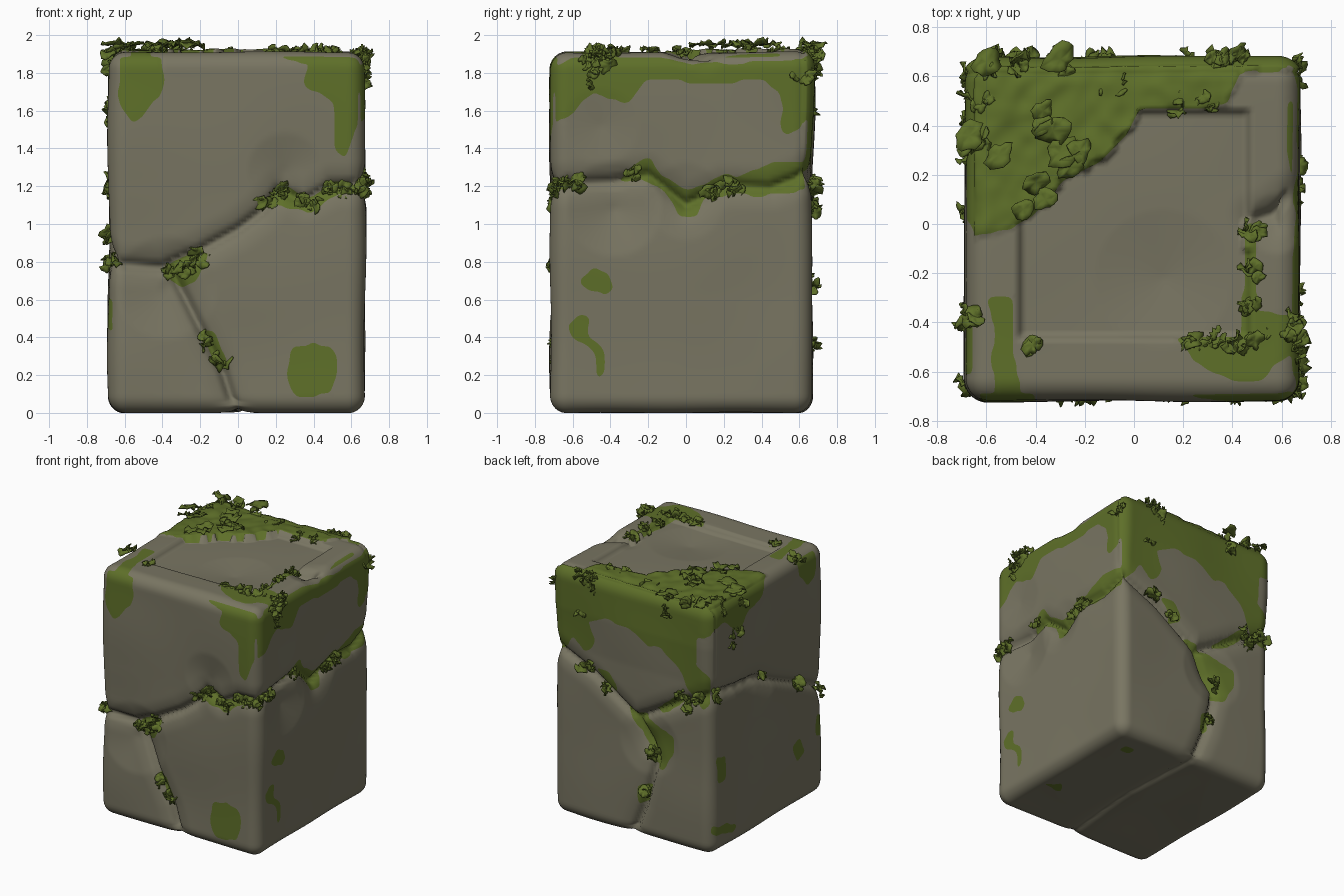
import bpy, bmesh, math, random
from mathutils import Vector as V, noise

random.seed(4)


def mat(name, col):
    m = bpy.data.materials.new(name)
    m.diffuse_color = (*col, 1)
    return m


STONE = mat("weathered stone", (0.19, 0.178, 0.122))
MOSS = mat("green moss", (0.112, 0.16, 0.022))
C, H, R = V((-0.006, -0.025, 0.955)), V((0.678, 0.69, 0.955)), 0.09

# moss outlines per side: (x,z) front/back, (y,z) left/right, (x,y) top/bottom
front = [
    [(-.63, 1.92), (-.41, 1.92), (-.39, 1.75), (-.47, 1.6), (-.55, 1.52), (-.62, 1.65)],
    [(.2, 1.92), (.25, 1.87), (.38, 1.85), (.35, 1.74), (.5, 1.65), (.52, 1.4), (.56, 1.34),
     (.62, 1.5), (.64, 1.7), (.7, 1.75), (.7, 1.92)],
    [(.25, .22), (.28, .33), (.4, .37), (.5, .35), (.53, .22), (.48, .1), (.3, .08)],
    [(-.4, .74), (-.3, .66), (-.22, .7), (-.15, .85), (-.25, .85)],
    [(-.22, .43), (-.08, .22), (-.05, .26), (-.13, .43)],
    [(.1, 1.1), (.2, 1.08), (.42, 1.07), (.5, 1.15), (.7, 1.15), (.7, 1.22), (.5, 1.22),
     (.35, 1.14), (.22, 1.22)]]
right = [
    [(-.73, 1.55), (-.6, 1.58), (-.5, 1.7), (-.3, 1.64), (-.2, 1.77), (.2, 1.75), (.4, 1.77),
     (.5, 1.7), (.52, 1.48), (.6, 1.5), (.7, 1.65), (.7, 1.88), (.3, 1.86), (-.1, 1.87),
     (-.3, 1.92), (-.55, 1.9), (-.73, 1.82)],
    [(-.38, 1.22), (-.2, 1.37), (-.13, 1.26), (0, 1.17), (.1, 1.2), (.2, 1.27), (.26, 1.23),
     (.45, 1.32), (.7, 1.34), (.7, 1.22), (.55, 1.16), (.25, 1.15), (.1, 1.12), (.06, 1.03),
     (-.03, 1.03), (-.12, 1.17), (-.25, 1.24)],
    [(-.56, .7), (-.5, .76), (-.4, .73), (-.38, .64), (-.44, .61), (-.52, .64)],
    [(-.62, .48), (-.56, .54), (-.51, .5), (-.51, .4), (-.43, .32), (-.44, .17), (-.48, .18),
     (-.49, .32), (-.6, .4)],
    [(-.73, 1.17), (-.6, 1.18), (-.6, 1.24), (-.73, 1.24)]]
back = [
    [(.7, 1.92), (.7, 1.28), (.6, 1.26), (.5, 1.4), (.4, 1.3), (.3, 1.42), (.36, 1.55), (.2, 1.62),
     (0, 1.58), (-.15, 1.5), (-.25, 1.52), (-.4, 1.42), (-.5, 1.2), (-.6, 1.12), (-.7, 1.2),
     (-.7, 1.35), (-.55, 1.45), (-.56, 1.68), (-.7, 1.72), (-.7, 1.92)],
    [(.3, 1.2), (.2, 1.22), (.12, 1.08), (.2, 1.05)],
    [(.08, .98), (-.1, .92), (-.35, .85), (-.36, .72), (-.25, .55), (-.15, .6), (-.1, .75)],
    [(-.15, .42), (-.07, .4), (-.06, .25), (-.14, .28)],
    [(-.15, .98), (-.4, 1.2), (-.5, 1.2), (-.3, 1.02)]]
left = [
    [(.7, 1.92), (.7, 1.72), (.5, 1.76), (.35, 1.6), (.25, 1.7), (.05, 1.78), (-.02, 1.92)],
    [(-.38, 1.92), (-.4, 1.75), (-.5, 1.66), (-.6, 1.7), (-.6, 1.92)],
    [(.6, .75), (.48, .72), (.5, .53), (.6, .55)],
    [(-.3, .48), (-.36, .36), (-.45, .4), (-.42, .52)],
    [(-.6, .62), (-.68, .6), (-.68, .45), (-.6, .47)],
    [(.65, .24), (.35, .16), (.4, .11), (.65, .16)]]
top = [
    [(-.7, .58), (-.58, .7), (.7, .7), (.6, .61), (.44, .62), (.38, .48), (.02, .46), (-.02, .37),
     (-.15, .26), (-.3, .17), (-.42, .03), (-.5, -.03), (-.64, -.05), (-.7, .1)],
    [(.15, -.46), (.45, -.46), (.47, -.36), (.7, -.37), (.7, -.5), (.57, -.56), (.52, -.63),
     (.4, -.63), (.25, -.56)],
    [(-.58, -.3), (-.5, -.3), (-.49, -.5), (-.45, -.72), (-.57, -.72)],
    [(.63, .5), (.7, .5), (.7, -.35), (.66, 0), (.63, .3)],
    [(.45, 0), (.49, 0), (.5, -.46), (.44, -.46)]]
bottom = [[(.4, .5), (.5, .5), (.5, .42), (.4, .4)], [(.45, -.3), (.58, -.28), (.5, -.2)]]
SIDES = {(0, 1): right, (0, 0): left, (1, 0): front, (1, 1): back, (2, 1): top, (2, 0): bottom}


def inside(u, v, poly):
    hit = False
    for (a, b), (c, d) in zip(poly, poly[1:] + poly[:1]):
        if (b > v) != (d > v) and u < (c - a) * (v - b) / (d - b) + a:
            hit = not hit
    return hit


def mossy(p, n):
    ax = max(range(3), key=lambda i: abs(n[i]))
    q = p + noise.noise_vector(p * 7) * 0.022      # wavy patch outlines
    u, v = [q[i] for i in range(3) if i != ax]
    return any(inside(u, v, poly) for poly in SIDES[(ax, int(n[ax] > 0))])


# cracks run over the surface from face to face
def line(axis, at, pts):
    return [V((at, u, v)) if axis == 0 else V((u, at, v)) if axis == 1 else V((u, v, at)) for u, v in pts]


CRACKS = [
    line(1, -.715, [(-.69, .79), (-.4, .77), (-.2, .86), (0, .97), (.12, 1.06), (.22, 1.18), (.35, 1.12),
                    (.5, 1.2), (.69, 1.21)]),
    line(1, -.715, [(-.36, .77), (-.2, .45), (-.08, .22), (-.01, 0)]),
    line(0, .672, [(-.72, 1.21), (-.4, 1.22), (-.2, 1.26), (0, 1.1), (.2, 1.2), (.45, 1.19), (.68, 1.28)]),
    line(1, .665, [(.685, 1.3), (.33, 1.14), (-.03, .9), (-.2, .62), (-.11, .28), (0, 0)]),
    line(1, .665, [(-.03, .9), (-.4, 1.12), (-.69, 1.25)]),
    line(0, -.684, [(.68, 1.25), (.06, 1.15), (-.45, .92), (-.72, .79)]),
    line(2, 0, [(-.01, -.72), (.05, 0), (0, .68)]),
    line(2, 1.9, [(.5, .02), (.56, .04), (.63, .1)])]
SEGS = [(a, b) for c in CRACKS for a, b in zip(c, c[1:])]
# broad chipped hollows: centre, radius, depth
DENTS = [((-.38, -.72, .66), .27, .045), ((.25, -.72, 1.28), .2, .03), ((.67, -.38, 1.08), .25, .05),
         ((.67, 0, 1.12), .2, .03), ((.12, -.22, 1.91), .28, .025), ((.58, .0, 1.91), .12, .035),
         ((.67, -.45, 1.52), .2, .018), ((-.15, .66, .75), .25, .04), ((-.68, .1, 1.15), .25, .03)]
DENTS = [(V(c), r, d) for c, r, d in DENTS]


def seg_dist(p, a, b):
    d = b - a
    t = max(0, min(1, (p - a).dot(d) / d.length_squared))
    return (p - a - d * t).length


def finish(bm, name, mats):
    me = bpy.data.meshes.new(name)
    bm.to_mesh(me)
    bm.free()
    for m in mats:
        me.materials.append(m)
    for p in me.polygons:
        p.use_smooth = True
    ob = bpy.data.objects.new(name, me)
    bpy.context.collection.objects.link(ob)
    return ob


# stone block: fine grid, rounded edges, moss painted, then cracked
bm = bmesh.new()
bmesh.ops.create_cube(bm, size=2)
bmesh.ops.subdivide_edges(bm, edges=bm.edges[:], cuts=91, use_grid_fill=True)
bm.verts.index_update()
normals = {}
for v in bm.verts:
    p = V([v.co[i] * H[i] for i in range(3)])
    c = V([max(R - H[i], min(H[i] - R, p[i])) for i in range(3)])
    n = (p - c).normalized()
    v.co = C + c + n * R
    normals[v.index] = n
for f in bm.faces:
    n = sum((normals[v.index] for v in f.verts), V())
    f.material_index = int(mossy(f.calc_center_median(), n))
# relax the moss outlines so they run as smooth curves
border = [e for e in bm.edges if len({f.material_index for f in e.link_faces}) > 1]
near = {}
for e in border:
    a, b = e.verts
    near.setdefault(a, []).append(b)
    near.setdefault(b, []).append(a)
for _ in range(3):
    new = {v: v.co * .4 + sum((o.co for o in ns), V()) * (.6 / len(ns)) for v, ns in near.items()}
    for v, co in new.items():
        v.co = co
moves = {}
for v in bm.verts:
    p, n = v.co, normals[v.index]
    d = noise.noise(p * 1.7) * 0.014
    gap = min(seg_dist(p, a, b) for a, b in SEGS)
    k = .4 if n.z < -.5 else 1
    d -= k * (0.03 * max(0, 1 - gap / .035) + 0.035 * max(0, 1 - gap / .13) ** 2)
    for c, r, depth in DENTS:
        d -= depth * max(0, 1 - (p - c).length / r)
    if n.y > .5 and p.z > 1.3:                     # thick moss on the upper back
        d += .018 * min(1, (p.z - 1.3) / .3)
    if n.z > .8:                                   # sunken slab on top, moss left standing
        if p.y > -.1 and p.x < .5 and mossy(p, n):
            d += .012 + .012 * noise.noise(p * 14)
        else:
            t = max(0, min(1, -max(abs(p.x) - .475, abs(p.y) - .47) / .02))
            d -= .04 * t
    moves[v.index] = d
for v in bm.verts:
    v.co += normals[v.index] * moves[v.index]
    v.co.z = max(0, v.co.z)
finish(bm, "stone_block", [STONE, MOSS])

# moss leaves: ragged curled lobes gathered in tufts
bm = bmesh.new()


def leaf(c, n, r, curl=.35):
    n = n.normalized()
    a = n.orthogonal().normalized()
    b = n.cross(a)
    k, ph, w = 14, random.random() * 6.3, random.uniform(.6, .9)
    mid = bm.verts.new(c)
    rads = [random.uniform(.55, 1.15) * r for _ in range(k)]
    lift = [random.uniform(-curl, curl) * r for _ in range(k)]
    rads = [(2 * rads[i] + rads[i - 1]) / 3 for i in range(k)]
    rings = []
    for s in (.5, 1):
        rings.append([bm.verts.new(c + (a * math.cos(ph + i * 2 * math.pi / k) +
                      b * math.sin(ph + i * 2 * math.pi / k) * w) * rads[i] * s +
                      n * lift[i] * s * s) for i in range(k)])
    for i in range(k):
        j = (i + 1) % k
        bm.faces.new((mid, rings[0][i], rings[0][j]))
        bm.faces.new((rings[0][i], rings[1][i], rings[1][j], rings[0][j]))


def tuft(x, y, z, n, size=.05, count=4):
    n = V(n)
    for _ in range(count):
        off = V([random.uniform(-1, 1) * size * .7 for _ in range(3)])
        off -= n * off.dot(n) - n * random.uniform(-.01, .03)
        tilt = n + V([random.uniform(-.9, .9) for _ in range(3)])
        leaf(V((x, y, z)) + off, tilt, size * random.uniform(.6, 1.1), .45)


F, B, L, Rt, T = (0, -1, 0), (0, 1, 0), (-1, 0, 0), (1, 0, 0), (0, 0, 1)
for x, z in [(-.35, .75), (-.28, .76), (-.21, .82), (-.16, .38), (-.1, .28), (.15, 1.1), (.23, 1.17), (.32, 1.11),
             (.42, 1.09), (.5, 1.18), (.58, 1.2), (.65, 1.2)]:
    tuft(x, -.68, z, F, .05)
for y, z in [(-.64, 1.2), (-.58, 1.22), (-.27, 1.27), (.15, 1.18), (.22, 1.22), (.27, 1.19),
             (-.5, 1.78), (-.42, 1.84), (-.52, 1.86), (.62, 1.8)]:
    tuft(.655, y, z, Rt, .052)
for x, z in [(.45, 1.62), (.38, 1.2), (.2, 1.07), (-.45, 1.18), (-.56, 1.2), (-.5, 1.1), (-.2, .68), (-.1, .38),
             (.35, 1.82), (-.3, 1.8)]:
    tuft(x, .66, z, B, .052)
for y, z in [(.35, 1.62), (.42, 1.58), (.54, 1.82), (.06, 1.15), (-.37, .93), (-.66, .81), (.6, 1.22), (.3, 1.82)]:
    tuft(-.67, y, z, L, .055)
for x, y in [(-.6, .62), (-.45, .65), (-.3, .64), (-.08, .56), (.2, .48), (.3, .5), (.34, .67), (.45, .66), (-.62, .5),
             (-.65, .33), (.22, -.47), (.32, -.47), (.42, -.48), (.5, -.46), (.48, -.36), (.48, -.2), (.48, -.02),
             (.64, -.4), (.66, -.45), (-.42, -.49), (-.68, -.37)]:
    tuft(x, y, 1.9, T, .05)
# larger flat lobes along the top moss border
for x, y, r in [(-.37, .46, .07), (-.33, .38, .08), (-.38, .4, .06), (-.55, .28, .08), (-.3, .29, .08),
                (-.26, .23, .08), (-.4, .17, .07), (-.36, .1, .06), (-.45, .06, .06), (-.3, .67, .09),
                (-.6, .66, .08), (-.67, .36, .08), (-.22, .3, .06)]:
    leaf(V((x, y, 1.955)), V((random.uniform(-.35, .35), random.uniform(-.35, .35), 1)), r, .25)
for v in bm.verts:
    v.co.z = min(v.co.z, 1.995)
leaves = finish(bm, "moss_leaves", [MOSS])
sol = leaves.modifiers.new("thickness", "SOLIDIFY")
sol.thickness = 0.007
